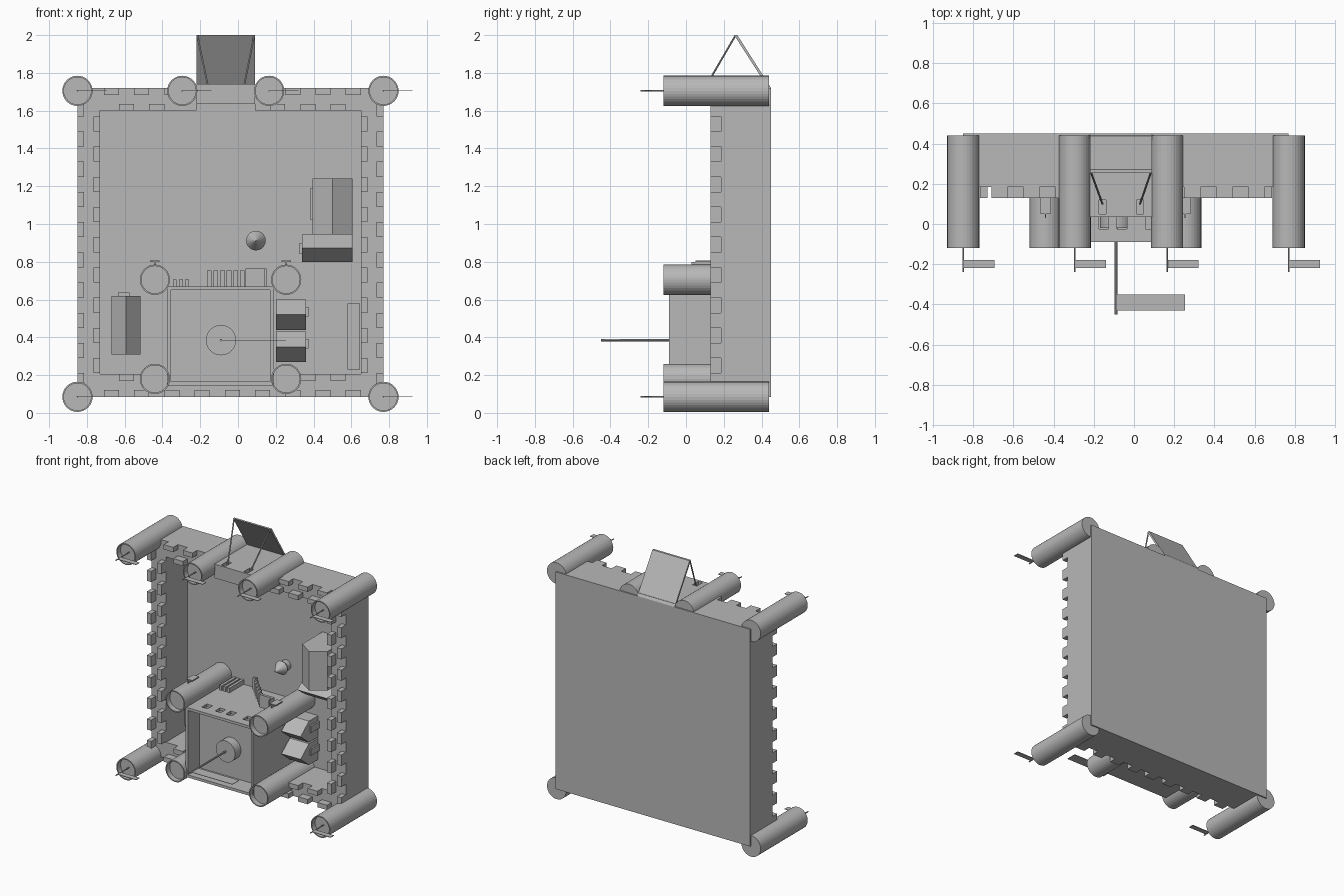
import bpy, bmesh, math
from mathutils import Vector, Matrix

cube = bpy.data.objects.get("Cube")
if cube:
    bpy.data.objects.remove(cube)

stone = bpy.data.materials.new("stone_grey")
stone.use_nodes = True
GREY = (0.48, 0.48, 0.48, 1)
stone.diffuse_color = GREY
stone.node_tree.nodes["Principled BSDF"].inputs["Base Color"].default_value = GREY


def finish(name, bm):
    bmesh.ops.recalc_face_normals(bm, faces=bm.faces)
    mesh = bpy.data.meshes.new(name)
    bm.to_mesh(mesh)
    bm.free()
    mesh.materials.append(stone)
    ob = bpy.data.objects.new(name, mesh)
    bpy.context.scene.collection.objects.link(ob)
    return ob


def boxes(name, spans):
    """One object from boxes, each (x0, x1, y0, y1, z0, z1)."""
    bm = bmesh.new()
    for x0, x1, y0, y1, z0, z1 in spans:
        mat = Matrix.Translation(((x0 + x1) / 2, (y0 + y1) / 2, (z0 + z1) / 2))
        mat = mat @ Matrix.Diagonal((x1 - x0, y1 - y0, z1 - z0, 1))
        bmesh.ops.create_cube(bm, size=1, matrix=mat)
    return finish(name, bm)


def prism(name, pts, axis, a, b):
    """Extrude a profile along x (points are y, z) or z (points are x, y)."""
    bm = bmesh.new()
    place = (lambda p: (a, p[0], p[1])) if axis == "x" else (lambda p: (p[0], p[1], a))
    face = bm.faces.new([bm.verts.new(place(p)) for p in pts])
    new = bmesh.ops.extrude_face_region(bm, geom=[face])["geom"]
    move = Vector((b - a, 0, 0)) if axis == "x" else Vector((0, 0, b - a))
    bmesh.ops.translate(bm, vec=move, verts=[v for v in new if isinstance(v, bmesh.types.BMVert)])
    return finish(name, bm)


def lathe(name, x, z, profile, sides=32):
    """Turn (radius, y) points about an axis parallel to y."""
    bm = bmesh.new()
    verts = [bm.verts.new((x + r, y, z)) for r, y in profile]
    edges = [bm.edges.new(pair) for pair in zip(verts, verts[1:])]
    bmesh.ops.spin(bm, geom=verts + edges, cent=(x, 0, z), axis=(0, 1, 0),
                   angle=math.tau, steps=sides)
    bmesh.ops.remove_doubles(bm, verts=bm.verts, dist=0.0005)
    return finish(name, bm)


def rod(name, p, q, radius):
    bm = bmesh.new()
    p, q = Vector(p), Vector(q)
    turn = (q - p).to_track_quat("Z", "Y").to_matrix().to_4x4()
    bmesh.ops.create_cone(bm, cap_ends=True, segments=8, radius1=radius, radius2=radius,
                          depth=(q - p).length, matrix=Matrix.Translation((p + q) / 2) @ turn)
    return finish(name, bm)


def cut(target, cutter):
    mod = target.modifiers.new("cut", "BOOLEAN")
    mod.operation, mod.object, mod.solver = "DIFFERENCE", cutter, "EXACT"
    deps = bpy.context.evaluated_depsgraph_get()
    mesh = bpy.data.meshes.new_from_object(target.evaluated_get(deps))
    target.modifiers.clear()
    target.data = mesh
    bpy.data.objects.remove(cutter)


def house(name, axis, a0, a1, lo, hi, eave, ridge):
    """Gabled house: ridge along axis from a0 to a1, width from lo to hi."""
    mid = (lo + hi) / 2
    pts = [(lo, GROUND), (lo, eave), (mid, ridge), (hi, eave), (hi, GROUND)]
    if axis == "x":
        pts = [(y, w) for w, y in pts]
    prism(name, pts, axis, a0, a1)


GROUND, WALK, CREST, TOP = 0.44, 0.185, 0.13, -0.12
L, R, B, T = -0.85, 0.77, 0.085, 1.72
THICK, ROW = 0.12, 0.036

# Ground slab and curtain walls
boxes("ground_slab", [(L, R, GROUND, 0.45, B, T)])
boxes("left_curtain_wall", [(R - THICK, R, WALK, GROUND, B, T)])
boxes("right_curtain_wall", [(L, L + THICK, WALK, GROUND, B, T)])
boxes("rear_curtain_wall", [(L, R, WALK, GROUND, B, B + THICK)])
boxes("gate_curtain_wall", [(L, -0.22, WALK, GROUND, T - THICK, T),
                            (0.09, R, WALK, GROUND, T - THICK, T)])


# Battlements: an outer and an inner row on each wall
def starts(first, last, step=0.16):
    return [first + step * i for i in range(int((last - first) / step) + 1)]


for side, outer, inner in (("right", L, L + THICK - ROW), ("left", R - ROW, R - THICK)):
    for row, x, first, last in (("outer", outer, 0.13, 1.57), ("inner", inner, 0.21, 1.5)):
        boxes(f"{side}_{row}_battlements",
              [(x, x + ROW, CREST, WALK, z, z + 0.08) for z in starts(first, last)])
for side, outer, inner in (("rear", B, B + THICK - ROW), ("gate", T - ROW, T - THICK)):
    for row, z, first in (("outer", outer, -0.71), ("inner", inner, -0.63)):
        spans = [(x, x + 0.08, CREST, WALK, z, z + ROW) for x in starts(first, 0.6)]
        if side == "gate" or row == "inner":
            spans = [s for s in spans if s[1] < -0.28 or s[0] > 0.12]
        boxes(f"{side}_{row}_battlements", spans)


# Round towers with sunken tops; outer ones fly a flag
def tower(name, x, z, flag):
    r = 0.08
    lathe(name, x, z, [(0, GROUND), (r, GROUND), (r, TOP), (r - 0.008, TOP),
                       (r - 0.008, TOP + 0.04), (0, TOP + 0.04)])
    if flag:
        rod(name + "_flagpole", (x, TOP + 0.04, z), (x, -0.24, z), 0.004)
        boxes(name + "_flag", [(x, x + 0.155, -0.22, -0.18, z - 0.002, z + 0.002)])


for level, z in (("rear", B), ("front", 1.705)):
    for side, x in (("right", L), ("left", R)):
        tower(f"{level}_{side}_corner_tower", x, z, True)
for side, x in (("right", -0.295), ("left", 0.165)):
    tower(f"{side}_gate_tower", x, 1.705, True)
for level, z in (("rear", 0.18), ("front", 0.705)):
    for side, x in (("right", -0.44), ("left", 0.255)):
        tower(f"{level}_{side}_keep_tower", x, z, False)

# Gatehouse with chain slots, raised drawbridge and chains
gate = boxes("gatehouse", [(-0.22, 0.09, 0.035, GROUND, 1.635, 1.74)])
cut(gate, boxes("slot_cutter", [(x - 0.018, x + 0.018, 0.05, 0.12, 1.68, 1.8)
                                for x in (-0.157, 0.03)]))
prism("drawbridge", [(0.435, 1.72), (0.45, 1.72), (0.272, 2.0), (0.255, 2.0)], "x", -0.22, 0.09)
for side, x0, x1 in (("right", -0.215, -0.157), ("left", 0.085, 0.03)):
    rod(f"{side}_drawbridge_chain", (x0, 0.26, 1.995), (x1, 0.1, 1.72), 0.005)

# Keep: hollow top with window slots in the parapet
keep = boxes("keep", [(-0.375, 0.19, -0.09, GROUND, 0.145, 0.67)])
cut(keep, boxes("keep_cutter", [(-0.355, 0.17, -0.2, 0.05, 0.165, 0.65)]))
cut(keep, boxes("window_cutter", [(x - 0.024, x + 0.024, -0.025, 0.035, 0.6, 0.7)
                                  for x in (-0.26, -0.15, -0.06, 0.08)]))
lathe("keep_turret", -0.09, 0.385, [(0, 0.06), (0.08, 0.06), (0.08, -0.02), (0, -0.02)])
rod("keep_flagpole", (-0.09, 0, 0.385), (-0.09, -0.45, 0.385), 0.007)
boxes("keep_flag", [(-0.085, 0.255, -0.43, -0.35, 0.384, 0.387)])

# Hanging signs on the keep towers
for side, x in (("right", -0.44), ("left", 0.255)):
    boxes(f"{side}_tower_sign", [(x - 0.003, x + 0.003, 0.03, 0.13, 0.78, 0.8),
                                 (x - 0.025, x + 0.025, 0.05, 0.13, 0.798, 0.806)])

# Keep buttresses, open stairs and landing
boxes("keep_buttresses", [(x, x + 0.02, 0.27, GROUND, 0.67, 0.705)
                          for x in (-0.345, -0.312, -0.28)])
boxes("stair_treads", [(-0.165 + 0.035 * i, -0.14 + 0.035 * i, 0.41 - 0.036 * i,
                        0.43 - 0.036 * i, 0.67, 0.755) for i in range(6)])
boxes("stair_landing", [(0.04, 0.15, 0.2, 0.22, 0.67, 0.765),
                        (0.14, 0.15, 0.16, 0.22, 0.67, 0.765)])

# Courtyard houses with porches
house("large_house", "z", 0.945, 1.24, 0.395, 0.605, 0.2, 0.13)
boxes("large_house_porch", [(0.383, 0.4, 0.28, GROUND, 1.02, 1.19)])
house("low_house", "x", 0.34, 0.605, 0.8, 0.945, 0.32, 0.22)
boxes("low_house_porch", [(0.326, 0.345, 0.34, GROUND, 0.84, 0.9)])
for i, z in enumerate((0.27, 0.44)):
    house(f"small_house_{i + 1}", "x", 0.2, 0.36, z, z + 0.16, 0.33, 0.23)
    boxes(f"small_house_porch_{i + 1}", [(0.35, 0.372, 0.34, GROUND, z + 0.07, z + 0.12)])
house("long_house", "z", 0.31, 0.62, -0.67, -0.515, 0.32, 0.23)
boxes("long_house_porch", [(-0.635, -0.575, 0.34, GROUND, 0.61, 0.637)])
boxes("trough", [(0.58, 0.645, 0.36, GROUND, 0.23, 0.58)])

# Well with conical roof
lathe("well", 0.095, 0.912, [(0, GROUND), (0.038, GROUND), (0.038, 0.4), (0.015, 0.4),
                             (0.015, 0.375), (0, 0.375)], 20)
lathe("well_roof", 0.095, 0.912, [(0, 0.38), (0.052, 0.38), (0, 0.3)], 20)
